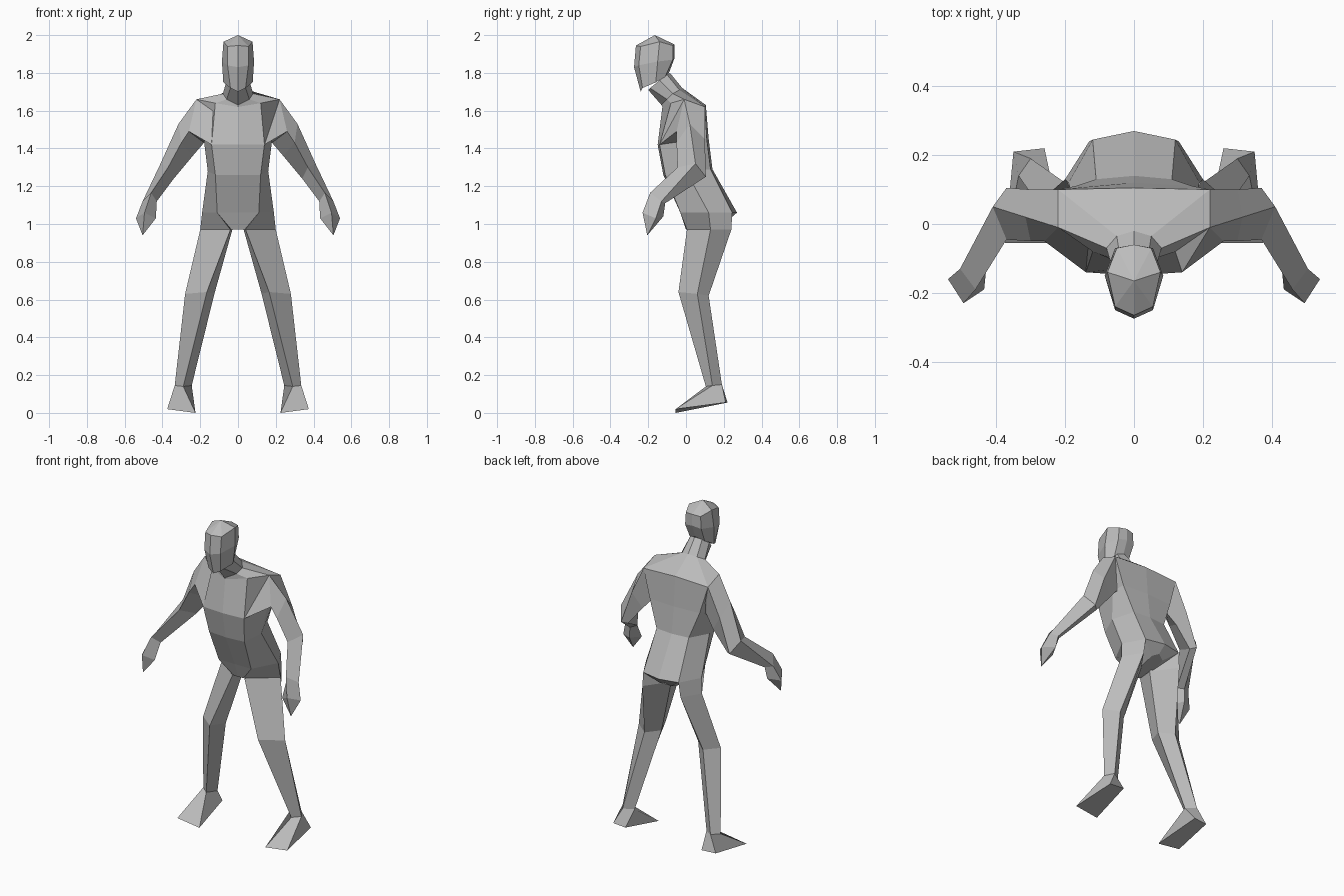
import bpy
import bmesh

default_cube = bpy.data.objects.get("Cube")
if default_cube:
    bpy.data.objects.remove(default_cube, do_unlink=True)


def make_material(name, value):
    material = bpy.data.materials.new(name)
    colour = (value, value, value, 1)
    material.use_nodes = True
    material.diffuse_color = colour
    shader = next(n for n in material.node_tree.nodes if n.type == "BSDF_PRINCIPLED")
    shader.inputs["Base Color"].default_value = colour
    return material


plain_grey = make_material("plain grey", .5)


def body_ring(front_mid, front, side, back, back_mid):
    """Symmetric loop around the body, given by its left half."""
    half = [front, side, back]
    mirrored = [(-x, y, z) for x, y, z in reversed(half)]
    return [(0, *front_mid), *half, (0, *back_mid), *mirrored]


def limb_ring(outer, back, inner, front):
    """Four-sided loop around a limb on the left side."""
    return [outer, back, inner, front]


def loft(name, rings, tip=None, flip=1):
    """Skin a list of loops, closing the end with a cap or a pointed tip."""
    bm = bmesh.new()
    loops = [[bm.verts.new((flip * x, y, z)) for x, y, z in ring] for ring in rings]
    count = len(loops[0])
    for lower, upper in zip(loops, loops[1:]):
        for i in range(count):
            j = (i + 1) % count
            bm.faces.new((lower[i], lower[j], upper[j], upper[i]))
    bm.faces.new(loops[0])
    last = loops[-1]
    if tip:
        x, y, z = tip
        point = bm.verts.new((flip * x, y, z))
        for i in range(count):
            bm.faces.new((last[i], last[(i + 1) % count], point))
    else:
        bm.faces.new(last)
    bmesh.ops.recalc_face_normals(bm, faces=bm.faces)
    mesh = bpy.data.meshes.new(name)
    bm.to_mesh(mesh)
    bm.free()
    mesh.materials.append(plain_grey)
    part = bpy.data.objects.new(name, mesh)
    bpy.context.collection.objects.link(part)
    return part


def loft_pair(name, rings, tip=None):
    """Make the left part and its mirrored right twin."""
    loft("left_" + name, rings, tip)
    loft("right_" + name, rings, tip, flip=-1)


# Torso: crotch, hips, waist, chest, shoulders
crotch = body_ring(front_mid=(0, .97), front=(.035, .005, .97), side=(.04, .1, .97),
                   back=(.04, .2, 1), back_mid=(.22, 1.02))
hips = body_ring(front_mid=(-.03, 1.06), front=(.11, -.03, 1.06), side=(.19, .12, 1.06),
                 back=(.12, .245, 1.06), back_mid=(.27, 1.06))
waist = body_ring(front_mid=(-.12, 1.26), front=(.12, -.11, 1.26), side=(.16, 0, 1.28),
                  back=(.11, .13, 1.29), back_mid=(.14, 1.29))
chest = body_ring(front_mid=(-.15, 1.42), front=(.14, -.14, 1.42), side=(.18, .03, 1.44),
                  back=(.17, .11, 1.45), back_mid=(.12, 1.45))
shoulders = body_ring(front_mid=(-.125, 1.62), front=(.12, -.08, 1.64), side=(.22, -.01, 1.66),
                      back=(.22, .1, 1.62), back_mid=(.105, 1.63))

# Neck
neck_base = body_ring(front_mid=(-.13, 1.63), front=(.06, -.1, 1.66), side=(.08, -.07, 1.69),
                      back=(.05, -.035, 1.71), back_mid=(-.02, 1.72))
neck_top = body_ring(front_mid=(-.2, 1.71), front=(.04, -.19, 1.72), side=(.06, -.14, 1.76),
                     back=(.04, -.1, 1.79), back_mid=(-.085, 1.8))
loft("torso_and_neck", [crotch, hips, waist, chest, shoulders, neck_base, neck_top])

# Head: jaw, cheeks, brow and crown
jaw = body_ring(front_mid=(-.24, 1.7), front=(.04, -.23, 1.72), side=(.078, -.16, 1.75),
                back=(.05, -.11, 1.78), back_mid=(-.09, 1.8))
cheeks = body_ring(front_mid=(-.275, 1.83), front=(.055, -.25, 1.84), side=(.085, -.15, 1.86),
                   back=(.055, -.07, 1.87), back_mid=(-.06, 1.88))
brow = body_ring(front_mid=(-.265, 1.945), front=(.055, -.24, 1.94), side=(.077, -.14, 1.965),
                 back=(.05, -.07, 1.945), back_mid=(-.06, 1.95))
loft("head", [jaw, cheeks, brow], tip=(0, -.165, 2))

# Arms, from inside the chest to the wrist
arm_root = limb_ring(outer=(.12, -.04, 1.64), back=(.12, .09, 1.61),
                     inner=(.12, .04, 1.41), front=(.14, -.14, 1.42))
armpit = limb_ring(outer=(.22, -.01, 1.66), back=(.22, .1, 1.62),
                   inner=(.18, .06, 1.43), front=(.26, -.05, 1.49))
upper_arm = limb_ring(outer=(.315, .02, 1.53), back=(.3, .1, 1.45),
                      inner=(.24, .08, 1.36), front=(.3, -.05, 1.43))
elbow = limb_ring(outer=(.41, .05, 1.32), back=(.37, .105, 1.25),
                  inner=(.34, .08, 1.24), front=(.37, -.045, 1.3))
wrist = limb_ring(outer=(.505, -.13, 1.12), back=(.46, -.11, 1.11),
                  inner=(.43, -.14, 1.12), front=(.46, -.19, 1.165))
loft_pair("arm", [arm_root, armpit, upper_arm, elbow, wrist])

# Hands, tapering to a point
knuckles = limb_ring(outer=(.54, -.16, 1.03), back=(.47, -.12, 1.04),
                     inner=(.435, -.19, 1.03), front=(.495, -.23, 1.06))
loft_pair("hand", [wrist, knuckles], tip=(.505, -.205, .94))

# Legs
hip_joint = limb_ring(outer=(.19, .12, 1.06), back=(.12, .245, 1.06),
                      inner=(.05, .1, 1), front=(.11, -.03, 1.06))
thigh = limb_ring(outer=(.2, .13, .97), back=(.13, .24, .97),
                  inner=(.03, .1, .97), front=(.04, .005, .97))
knee = limb_ring(outer=(.28, .06, .63), back=(.2, .12, .62),
                 inner=(.125, .06, .63), front=(.165, -.04, .64))
ankle = limb_ring(outer=(.335, .14, .145), back=(.3, .19, .15),
                  inner=(.245, .15, .145), front=(.29, .105, .14))
loft_pair("leg", [hip_joint, thigh, knee, ankle])

# Feet: the ankle loop widens into a flat, sloping sole
sole = limb_ring(outer=(.375, -.055, .02), back=(.35, .21, .055),
                 inner=(.26, .22, .055), front=(.225, -.055, 0))
loft_pair("foot", [ankle, sole])
